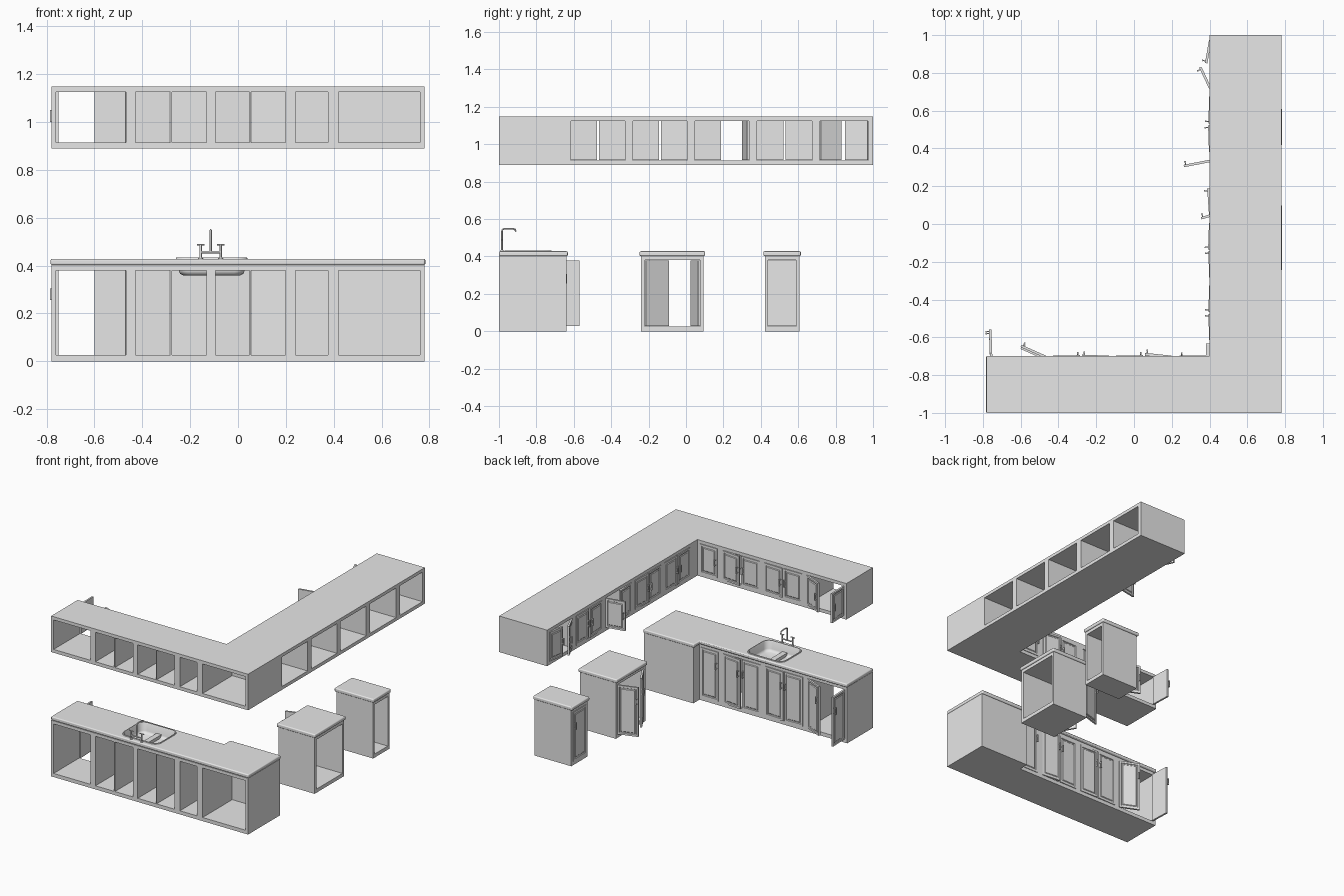
import bpy, bmesh, math
from mathutils import Vector, Matrix

if "Cube" in bpy.data.objects:
    bpy.data.objects.remove(bpy.data.objects["Cube"], do_unlink=True)

GREY = (0.8, 0.8, 0.8, 1)
mat = bpy.data.materials.new("light_grey")
mat.use_nodes = True
mat.diffuse_color = GREY
mat.node_tree.nodes["Principled BSDF"].inputs["Base Color"].default_value = GREY


def finish(name, bm):
    me = bpy.data.meshes.new(name)
    bm.to_mesh(me)
    bm.free()
    me.materials.append(mat)
    ob = bpy.data.objects.new(name, me)
    bpy.context.collection.objects.link(ob)
    return ob


def smooth(ob, angle=40):
    bpy.ops.object.select_all(action='DESELECT')
    ob.select_set(True)
    bpy.context.view_layer.objects.active = ob
    bpy.ops.object.shade_smooth_by_angle(angle=math.radians(angle))


def box(bm, x0, x1, y0, y1, z0, z1):
    size = Matrix.Diagonal((x1 - x0, y1 - y0, z1 - z0, 1))
    mid = Matrix.Translation(((x0 + x1) / 2, (y0 + y1) / 2, (z0 + z1) / 2))
    return bmesh.ops.create_cube(bm, size=1, matrix=mid @ size)["verts"]


# Cabinet run: floor, ceiling and upright panels left between the openings
def carcass(name, axis, run, depth, z, oz, openings, top=True, back=None):
    bm = bmesh.new()

    def add(a0, a1, d0, d1, z0, z1):
        if axis == "x":
            box(bm, a0, a1, d0, d1, z0, z1)
        else:
            box(bm, d0, d1, a0, a1, z0, z1)

    add(*run, *depth, z[0], oz[0])
    if top:
        add(*run, *depth, oz[1], z[1])
    edges = [run[0]] + [v for o in openings for v in o] + [run[1]]
    for a0, a1 in zip(edges[::2], edges[1::2]):
        add(a0, a1, *depth, *oz)
    if back:
        for o in openings:
            add(*o, depth[1] - back, depth[1], *oz)
    return finish(name, bm)


# Panelled door with a bar handle, swung by an angle about its hinge
def door(name, hinge, along, out, width, oz, angle, grip):
    bm = bmesh.new()
    box(bm, 0, width, -0.01, 0.003, oz[0] + 0.001, oz[1] - 0.001)
    bm.normal_update()
    front = [max(bm.faces, key=lambda f: f.normal.y)]
    for thick, deep in ((0.018, 0), (0.004, -0.005), (0.008, 0), (0.006, 0.004)):
        bmesh.ops.inset_region(bm, faces=front, thickness=thick, depth=deep)
    u = width - 0.011
    for zz in (grip - 0.018, grip + 0.018):
        box(bm, u - 0.003, u + 0.003, 0.002, 0.016, zz - 0.003, zz + 0.003)
    box(bm, u - 0.004, u + 0.004, 0.015, 0.021, grip - 0.025, grip + 0.025)
    a, d, n = math.radians(angle), Vector(along), Vector(out)
    d2 = d * math.cos(a) + n * math.sin(a)
    n2 = n * math.cos(a) - d * math.sin(a)
    m = Matrix((d2, n2, Vector((0, 0, 1)))).transposed().to_4x4()
    flip = m.determinant() < 0
    bm.transform(Matrix.Translation(hinge) @ m)
    if flip:
        bmesh.ops.reverse_faces(bm, faces=bm.faces)
    return finish(name, bm)


def pair(name, axis, face, span, oz, angles, grip):
    width = (span[1] - span[0]) / 2 - 0.005
    for side, a, sign, ang in (("a", span[0], 1, angles[0]), ("b", span[1], -1, angles[1])):
        if axis == "x":
            door(f"{name}_{side}", (a, face, 0), (sign, 0, 0), (0, 1, 0), width, oz, ang, grip)
        else:
            door(f"{name}_{side}", (face, a, 0), (0, sign, 0), (-1, 0, 0), width, oz, ang, grip)


LOW, LOW_OPEN = (0, 0.402), (0.026, 0.38)
HIGH, HIGH_OPEN = (0.89, 1.148), (0.914, 1.125)
front_spans = [(-0.76, -0.467), (-0.429, -0.281), (-0.275, -0.132),
               (-0.094, 0.049), (0.055, 0.199), (0.24, 0.377)]
front_pairs = [((-0.76, -0.467), (92, 24)), ((-0.429, -0.132), (1, 2)), ((-0.094, 0.199), (1, 6))]
corner = [(0.42, 0.76)]

# Sink run and hanging run along the front wall
for label, z, oz, face, edge, top in (("base", LOW, LOW_OPEN, -0.71, 0.39, False),
                                      ("wall", HIGH, HIGH_OPEN, -0.70, 0.40, True)):
    carcass(label + "_cabinet", "x", (-0.78, edge), (-1, face), z, oz, front_spans, top)
    carcass(label + "_corner_cabinet", "x", (edge, 0.78), (-1, -0.64), z, oz, corner, True, 0.025)
    grip = oz[1] - 0.1
    for i, (span, angles) in enumerate(front_pairs):
        pair(f"{label}_door_{i}", "x", face, span, oz, angles, grip)
    door(label + "_single_door", (0.377, face, 0), (-1, 0, 0), (0, 1, 0), 0.136, oz, 0, grip)

# Hanging run along the side wall
side_spans = [(-0.615, -0.326), (-0.283, 0.005), (0.048, 0.337), (0.38, 0.674), (0.717, 0.973)]
side_angles = [(1, 1), (1, 2), (4, 79), (2, 1), (25, 10)]
carcass("wall_side_cabinet", "y", (-0.64, 1), (0.40, 0.78), HIGH, HIGH_OPEN, side_spans)
for i, (span, angles) in enumerate(zip(side_spans, side_angles)):
    pair(f"wall_side_door_{i}", "y", 0.40, span, HIGH_OPEN, angles, HIGH_OPEN[1] - 0.1)


# Worktops: extruded outlines with rounded edges
def worktop(name, outline):
    bm = bmesh.new()
    f = bm.faces.new([bm.verts.new((x, y, 0.402)) for x, y in outline])
    ext = bmesh.ops.extrude_face_region(bm, geom=[f])["geom"]
    for v in ext:
        if isinstance(v, bmesh.types.BMVert):
            v.co.z = 0.428
    bmesh.ops.recalc_face_normals(bm, faces=bm.faces)
    ob = finish(name, bm)
    bev = ob.modifiers.new("round", 'BEVEL')
    bev.width, bev.segments = 0.007, 3
    smooth(ob)
    return ob


# Two free-standing cabinets
for name, y0, y1, x0, span in (("large_stand", -0.24, 0.094, 0.49, (-0.219, 0.075)),
                               ("small_stand", 0.422, 0.606, 0.485, (0.438, 0.588))):
    carcass(name, "y", (y0, y1), (x0, 0.775), LOW, LOW_OPEN, [span])
    worktop(name + "_top", [(x0 - 0.012, y0 - 0.008), (0.783, y0 - 0.008),
                            (0.783, y1 + 0.008), (x0 - 0.012, y1 + 0.008)])
    if name == "large_stand":
        pair(name + "_door", "y", x0, span, LOW_OPEN, (30, 73), 0.28)
    else:
        door(name + "_door", (x0, span[0], 0), (0, 1, 0), (-1, 0, 0), 0.149, LOW_OPEN, 0, 0.28)

counter = worktop("counter", [(-0.783, -1), (0.782, -1), (0.782, -0.632),
                              (0.38, -0.632), (0.38, -0.70), (-0.783, -0.70)])
bm = bmesh.new()
box(bm, -0.78, 0.39, -1, -0.71, LOW_OPEN[1], LOW[1])
base_top = finish("base_cabinet_top", bm)

# Sink from stacked rounded rectangles
SX, SY = -0.11, -0.845


def loop(bm, hx, hy, r, z):
    pts = []
    for i, (sx, sy) in enumerate(((1, 1), (-1, 1), (-1, -1), (1, -1))):
        for k in range(7):
            t = math.radians(90 * i + 15 * k)
            pts.append(bm.verts.new((SX + sx * (hx - r) + r * math.cos(t),
                                     SY + sy * (hy - r) + r * math.sin(t), z)))
    return pts


def loft(name, rings, cap_first=False):
    bm = bmesh.new()
    loops = [loop(bm, *r) for r in rings]
    for a, b in zip(loops, loops[1:]):
        for i in range(len(a)):
            j = (i + 1) % len(a)
            bm.faces.new((a[i], a[j], b[j], b[i]))
    bm.faces.new(loops[-1])
    if cap_first:
        bm.faces.new(loops[0])
        bmesh.ops.recalc_face_normals(bm, faces=bm.faces)
    return finish(name, bm)


sink = loft("sink", [(0.150, 0.126, 0.05, 0.427), (0.148, 0.124, 0.05, 0.433),
                     (0.142, 0.118, 0.045, 0.433), (0.138, 0.113, 0.04, 0.427),
                     (0.137, 0.112, 0.04, 0.376), (0.132, 0.107, 0.04, 0.365),
                     (0.118, 0.094, 0.035, 0.358)])
smooth(sink)
cutter = loft("sink_cutter", [(0.142, 0.118, 0.045, 0.3), (0.142, 0.118, 0.045, 0.5)], True)
cutter.hide_render = True
cutter.hide_viewport = True
for ob in (counter, base_top):
    cut = ob.modifiers.new("sink_hole", 'BOOLEAN')
    cut.operation, cut.object, cut.solver = 'DIFFERENCE', cutter, 'EXACT'


# Tap from round tubes
def tube(name, pts, radius):
    cu = bpy.data.curves.new(name, 'CURVE')
    cu.dimensions, cu.bevel_depth, cu.bevel_resolution = '3D', radius, 2
    cu.use_fill_caps = True
    sp = cu.splines.new('POLY')
    sp.points.add(len(pts) - 1)
    for p, co in zip(sp.points, pts):
        p.co = (*co, 1)
    sp.use_smooth = True
    cu.materials.append(mat)
    bpy.context.collection.objects.link(bpy.data.objects.new(name, cu))


TX, TY = -0.114, -0.984
for side, s in (("left", 1), ("right", -1)):
    x = TX + s * 0.042
    tube(f"tap_{side}_foot", [(x, TY, 0.426), (x, TY, 0.434)], 0.009)
    tube(f"tap_{side}_post", [(x, TY, 0.426), (x, TY, 0.487)], 0.005)
    tube(f"tap_{side}_handle", [(x - 0.016, TY, 0.487), (x + 0.016, TY, 0.487)], 0.0035)
tube("tap_crossbar", [(TX - 0.042, TY, 0.456), (TX + 0.042, TY, 0.456)], 0.005)
tube("tap_spout", [(TX, TY, 0.456), (TX, TY, 0.535), (TX, TY + 0.004, 0.544),
                   (TX, TY + 0.013, 0.548), (TX, TY + 0.06, 0.548),
                   (TX, TY + 0.07, 0.545), (TX, TY + 0.074, 0.533)], 0.0045)
